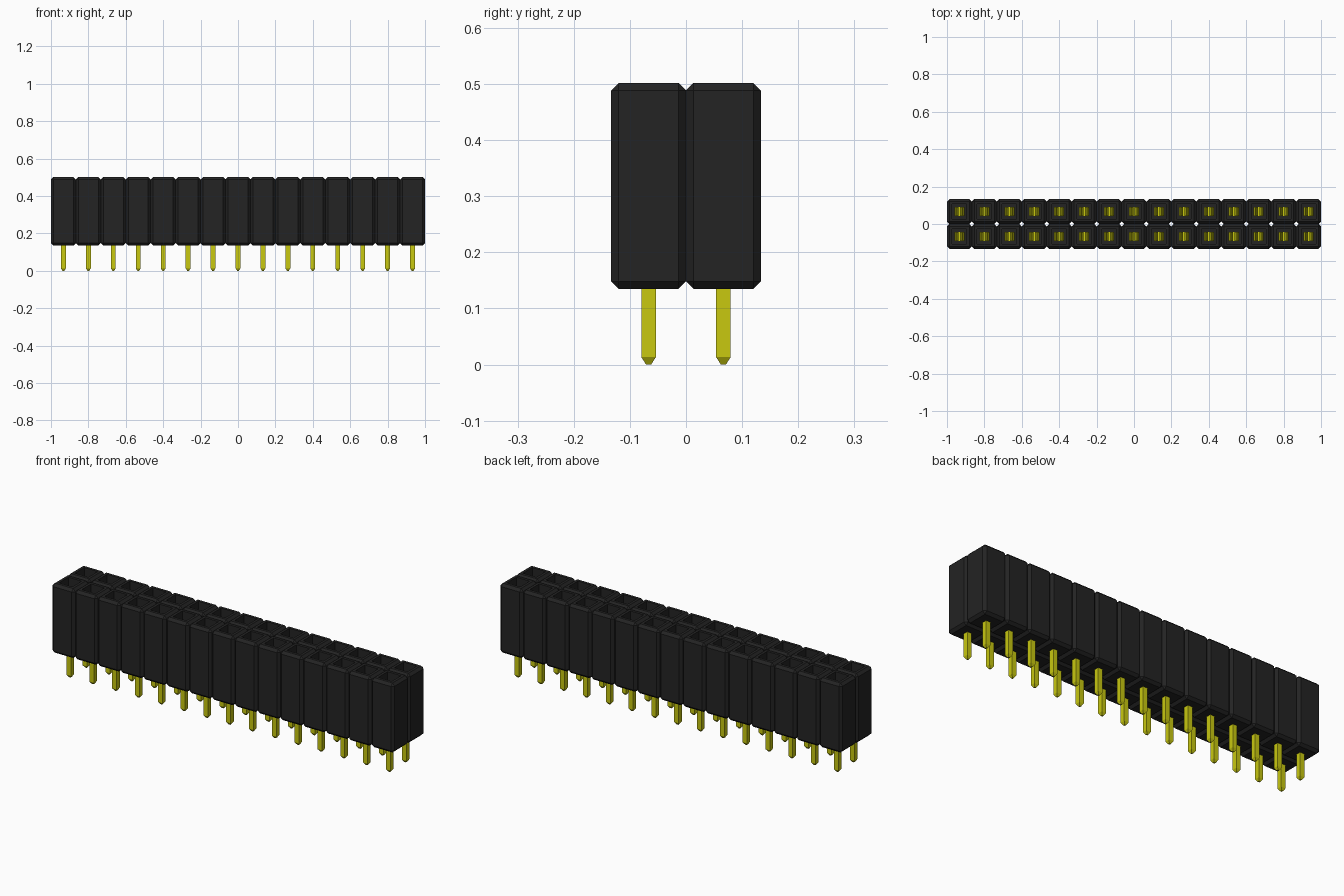
import bpy, bmesh
from mathutils import Matrix, Vector

old = bpy.data.objects.get("Cube")
if old:
    bpy.data.objects.remove(old, do_unlink=True)

COLS, ROWS = 15, 2
PITCH = 2.0 / COLS
BOTTOM, TOP = 0.135, 0.502
CHAMFER = 0.0133
HOLE = 0.066
FLOOR = 0.20


def material(name, rgb, rough):
    m = bpy.data.materials.new(name)
    m.use_nodes = True
    m.diffuse_color = (*rgb, 1)
    bsdf = m.node_tree.nodes["Principled BSDF"]
    bsdf.inputs["Base Color"].default_value = (*rgb, 1)
    bsdf.inputs["Roughness"].default_value = rough
    return m


black = material("black plastic", (0.017, 0.017, 0.017), 0.6)
yellow = material("yellow metal", (0.58, 0.58, 0.005), 0.4)


def box(bm, sx, sy, z0, z1):
    mat = Matrix.Translation((0, 0, (z0 + z1) / 2)) @ Matrix.Diagonal((sx, sy, z1 - z0, 1))
    return bmesh.ops.create_cube(bm, size=1, matrix=mat)["verts"]


def grid_object(name, bm, mat):
    """Make an object for the first position and repeat it over the grid."""
    bmesh.ops.recalc_face_normals(bm, faces=bm.faces)
    me = bpy.data.meshes.new(name)
    bm.to_mesh(me)
    bm.free()
    me.materials.append(mat)
    ob = bpy.data.objects.new(name, me)
    bpy.context.collection.objects.link(ob)
    ob.location = (-PITCH * (COLS - 1) / 2, -PITCH * (ROWS - 1) / 2, 0)
    for label, count, step in (("columns", COLS, (PITCH, 0, 0)), ("rows", ROWS, (0, PITCH, 0))):
        arr = ob.modifiers.new(label, "ARRAY")
        arr.use_relative_offset = False
        arr.use_constant_offset = True
        arr.constant_offset_displace = step
        arr.count = count
    return ob


# Housing: chamfered cells, each with a square socket sunk into its top
bm = bmesh.new()
box(bm, PITCH, PITCH, BOTTOM, TOP)
bmesh.ops.bevel(bm, geom=bm.edges[:], offset=CHAMFER, segments=1, affect="EDGES")
bm.normal_update()
top = max(bm.faces, key=lambda f: f.calc_center_median().z)
bmesh.ops.inset_region(bm, faces=[top], thickness=PITCH / 2 - CHAMFER - HOLE / 2)
top = min((f for f in bm.faces if f.normal.z > 0.99), key=lambda f: f.calc_center_median().xy.length)
ext = bmesh.ops.extrude_face_region(bm, geom=[top])["geom"]
bmesh.ops.translate(bm, vec=(0, 0, FLOOR - TOP),
                    verts=[g for g in ext if isinstance(g, bmesh.types.BMVert)])
if top.is_valid:
    bmesh.ops.delete(bm, geom=[top], context="FACES_ONLY")
grid_object("housing", bm, black)

# Pins: square posts with a tapered tip
bm = bmesh.new()
box(bm, 0.026, 0.026, 0.0133, FLOOR)
bm.normal_update()
low = min(bm.faces, key=lambda f: f.calc_center_median().z)
ext = bmesh.ops.extrude_face_region(bm, geom=[low])["geom"]
tip = [g for g in ext if isinstance(g, bmesh.types.BMVert)]
for v in tip:
    v.co = Vector((v.co.x * 0.35, v.co.y * 0.35, 0))
if low.is_valid:
    bmesh.ops.delete(bm, geom=[low], context="FACES_ONLY")
grid_object("pins", bm, yellow)

# Contacts: base plate and two sprung leaves down inside each socket
LEAF = [(0.027, FLOOR), (0.027, 0.27), (0.009, 0.37), (0.020, 0.42)]
THICK, HALF = 0.005, 0.024
bm = bmesh.new()
box(bm, 0.054, 2 * HALF, FLOOR + 0.001, FLOOR + 0.007)
for side in (-1, 1):
    outline = LEAF + [(x - THICK, z) for x, z in reversed(LEAF)]
    face = bm.faces.new([bm.verts.new((side * x, -HALF, z)) for x, z in outline])
    ext = bmesh.ops.extrude_face_region(bm, geom=[face])["geom"]
    bmesh.ops.translate(bm, vec=(0, 2 * HALF, 0),
                        verts=[g for g in ext if isinstance(g, bmesh.types.BMVert)])
    if not face.is_valid or len(face.verts) != len(outline):
        continue
grid_object("contacts", bm, yellow)
